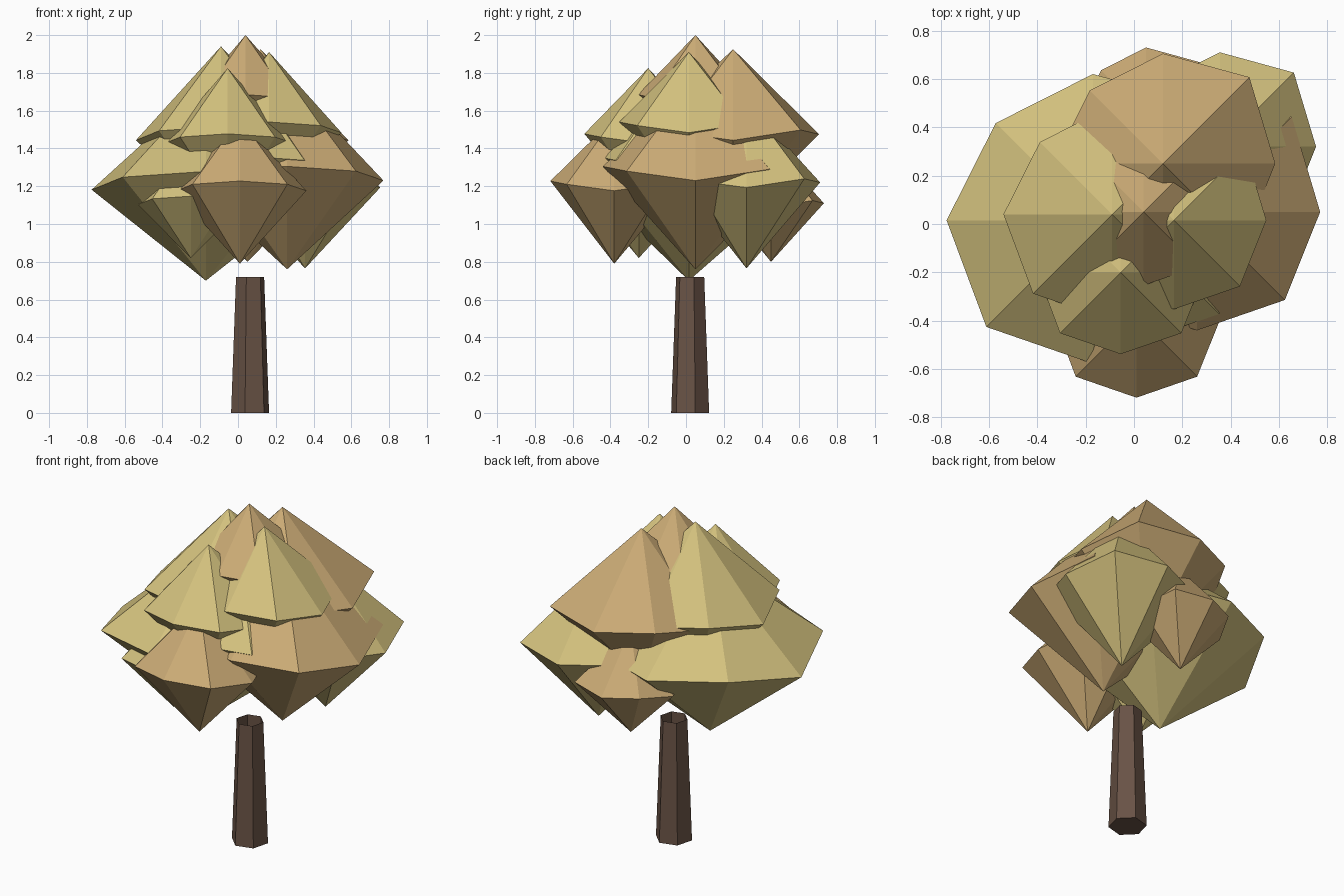
import bpy, bmesh
from math import cos, sin, radians

if "Cube" in bpy.data.objects:
    bpy.data.objects.remove(bpy.data.objects["Cube"])


def material(name, color):
    m = bpy.data.materials.new(name)
    m.diffuse_color = (*color, 1)
    m.use_nodes = True
    m.node_tree.nodes["Principled BSDF"].inputs["Base Color"].default_value = m.diffuse_color
    return m


leaf_yellow = material("leaf_yellow", (0.66, 0.54, 0.21))
leaf_tan = material("leaf_tan", (0.60, 0.41, 0.18))
bark = material("bark", (0.14, 0.085, 0.06))


def finish(bm, name, mat):
    bmesh.ops.recalc_face_normals(bm, faces=bm.faces)
    me = bpy.data.meshes.new(name)
    bm.to_mesh(me)
    bm.free()
    me.materials.append(mat)
    ob = bpy.data.objects.new(name, me)
    bpy.context.collection.objects.link(ob)
    return ob


# Uneven eight-sided outline shared by all leaf clumps: radius and height factors
RADIUS = [1.02, 1.11, 1.0, 0.94, 1.0, 1.03, 0.98, 1.03]
HEIGHT = [-0.07, 0.05, 0.0, 0.03, -0.08, 0.03, 0.08, 0.03]


def leaf_clump(name, mat, x, y, r, ring_z, top, bottom):
    bm = bmesh.new()
    up = bm.verts.new((x, y, top))
    down = bm.verts.new((x, y, bottom))
    ring = []
    for i in range(8):
        a = radians(45 * i)
        ring.append(bm.verts.new((x + r * RADIUS[i] * cos(a),
                                  y + r * RADIUS[i] * sin(a),
                                  ring_z + r * HEIGHT[i])))
    for i in range(8):
        a, b = ring[i], ring[(i + 1) % 8]
        bm.faces.new((a, b, up))
        bm.faces.new((b, a, down))
    return finish(bm, name, mat)


# Trunk: tapered six-sided tube, closed below and open above
bm = bmesh.new()
loops = []
for z, r in ((0, 0.104), (0.72, 0.077)):
    loops.append([bm.verts.new((0.064 + r * cos(radians(15 + 60 * i)),
                                0.022 + r * sin(radians(15 + 60 * i)), z))
                  for i in range(6)])
for i in range(6):
    j = (i + 1) % 6
    bm.faces.new((loops[0][i], loops[0][j], loops[1][j], loops[1][i]))
bm.faces.new(loops[0][::-1])
finish(bm, "trunk", bark)

# Canopy: overlapping leaf clumps (x, y, radius, ring height, top, bottom)
Y, T = leaf_yellow, leaf_tan
clumps = [
    ("left_large", Y, -0.17, 0.015, 0.605, 1.23, 1.73, 0.70),
    ("right_large", T, 0.26, 0.05, 0.50, 1.265, 1.77, 0.76),
    ("front_low", T, 0.01, -0.38, 0.345, 1.20, 1.56, 0.79),
    ("front_upper", Y, -0.055, -0.20, 0.345, 1.45, 1.825, 1.07),
    ("front_left_small", Y, -0.25, -0.25, 0.28, 1.125, 1.43, 0.82),
    ("crown_top", T, 0.04, 0.05, 0.31, 1.66, 2.00, 1.33),
    ("right_upper", Y, 0.165, 0.015, 0.375, 1.51, 1.91, 1.11),
    ("back_upper", T, 0.12, 0.25, 0.455, 1.475, 1.925, 1.02),
    ("left_upper", Y, -0.09, 0.04, 0.45, 1.48, 1.94, 1.01),
    ("back_right_low", Y, 0.355, 0.32, 0.39, 1.22, 1.65, 0.765),
    ("back_small", T, 0.05, 0.45, 0.28, 1.11, 1.42, 0.80),
    ("front_right_small", Y, 0.17, -0.19, 0.25, 1.33, 1.60, 1.06),
]
for name, mat, *dims in clumps:
    leaf_clump("leaves_" + name, mat, *dims)
